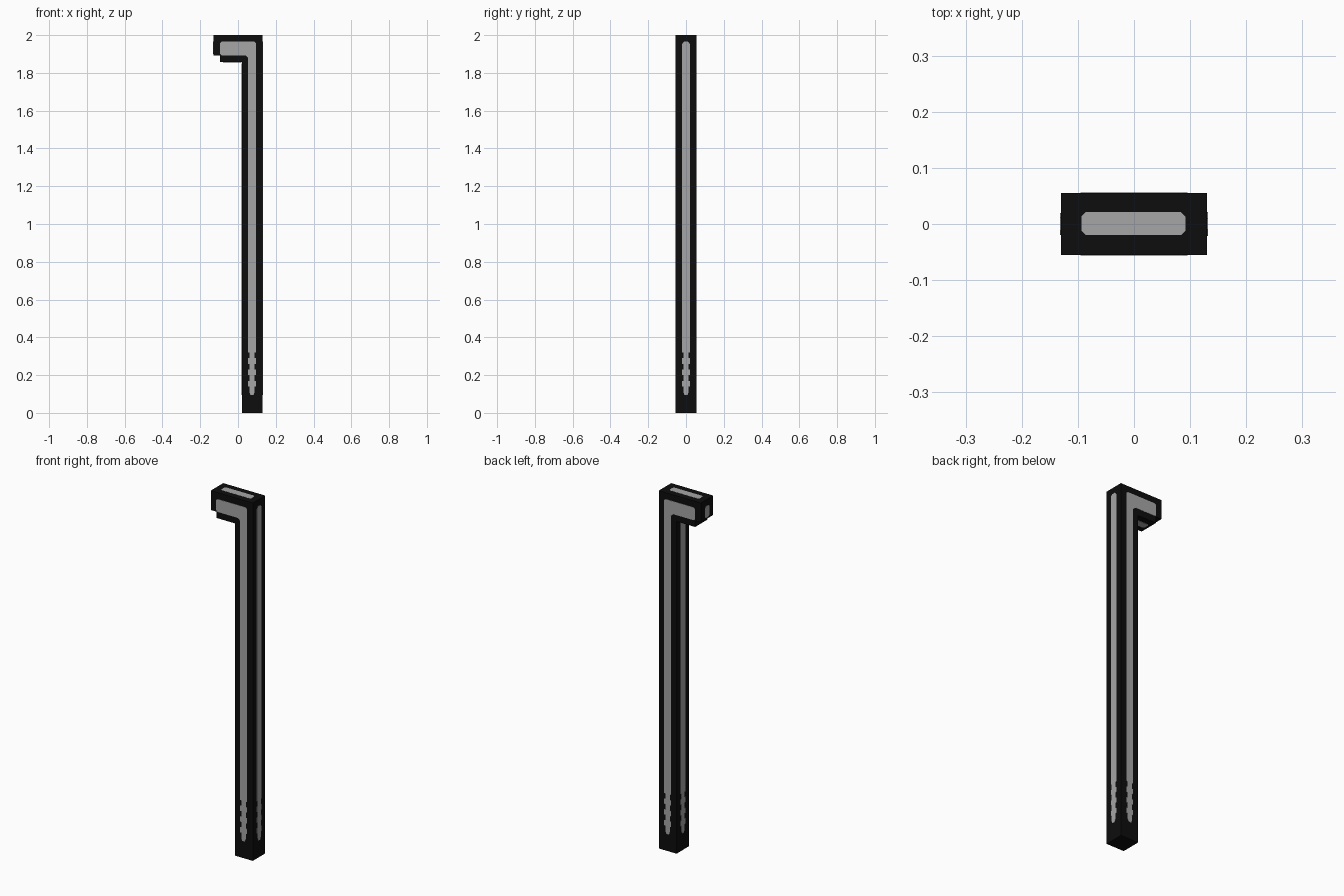
import bpy, bmesh
from mathutils import Vector

if "Cube" in bpy.data.objects:
    bpy.data.objects.remove(bpy.data.objects["Cube"])


def material(name, c):
    m = bpy.data.materials.new(name)
    m.diffuse_color = (*c, 1)
    m.use_nodes = True
    m.node_tree.nodes["Principled BSDF"].inputs["Base Color"].default_value = m.diffuse_color
    return m


BLACK = material("black", (0.004, 0.004, 0.004))
GREY = material("mid grey", (0.38, 0.38, 0.38))


def prism(name, pts, to3d, a, b, mat):
    """Extrude a 2D outline between depths a and b along the third axis."""
    bm = bmesh.new()
    lo = [bm.verts.new(to3d(u, v, a)) for u, v in pts]
    hi = [bm.verts.new(to3d(u, v, b)) for u, v in pts]
    bm.faces.new(lo)
    bm.faces.new(hi)
    n = len(pts)
    for i in range(n):
        j = (i + 1) % n
        bm.faces.new((lo[i], lo[j], hi[j], hi[i]))
    bmesh.ops.recalc_face_normals(bm, faces=bm.faces)
    me = bpy.data.meshes.new(name)
    bm.to_mesh(me)
    bm.free()
    me.materials.append(mat)
    ob = bpy.data.objects.new(name, me)
    bpy.context.collection.objects.link(ob)
    return ob


def xz(u, v, d): return Vector((u, d, v))
def yz(u, v, d): return Vector((d, u, v))
def xy(u, v, d): return Vector((u, v, d))


def strip(u0, u1, v0, v1, c=0.008):
    """Rectangle with clipped corners."""
    return [(u0 + c, v0), (u1 - c, v0), (u1, v0 + c), (u1, v1 - c),
            (u1 - c, v1), (u0 + c, v1), (u0, v1 - c), (u0, v0 + c)]


def worn_foot(centre):
    """Notched lower end of a shaft stripe, left side going down, right going up."""
    left, z = [], 0.35
    while z > 0.13:
        left += [(centre - 0.021, z), (centre - 0.021, z - 0.03),
                 (centre - 0.014, z - 0.03), (centre - 0.014, z - 0.06)]
        z -= 0.06
    left.append((centre - 0.008, 0.095))
    return left + [(2 * centre - u, v) for u, v in reversed(left)]


W, H, T = 0.055, 2.0, 0.0015

# black body: shaft, handle and stepped underside
prism("cane_body", [(0.02, 0), (0.13, 0), (0.13, H), (-0.13, H), (-0.13, 1.892),
                    (-0.095, 1.892), (-0.095, 1.857), (0.02, 1.857)],
      xz, -W, W, BLACK)

# bent grey stripes on front and back
bent = worn_foot(0.074) + [(0.095, 1.957), (0.087, 1.965), (-0.087, 1.965),
                           (-0.095, 1.957), (-0.095, 1.901), (-0.087, 1.893),
                           (0.04, 1.893), (0.053, 1.88)]
for name, s in (("front_stripe", -1), ("back_stripe", 1)):
    prism(name, bent, xz, s * (W - T), s * (W + T), GREY)

# grey stripes on the two sides of the shaft
for name, x, top in (("right_stripe", 0.13, 1.965), ("left_stripe", 0.02, 1.85)):
    prism(name, worn_foot(0) + [(0.021, top - 0.012), (0.01, top),
                                (-0.01, top), (-0.021, top - 0.012)],
          yz, x - T, x + T, GREY)

# grey patches on the handle: end, top and underside
prism("handle_end_patch", strip(-0.02, 0.02, 1.9, 1.965), yz, -0.13 - T, -0.13 + T, GREY)
prism("handle_top_patch", strip(-0.094, 0.092, -0.02, 0.021), xy, H - T, H + 0.0005, GREY)
prism("handle_under_patch", strip(-0.08, 0.018, -0.02, 0.02), xy, 1.857 - T, 1.857 + T, GREY)
